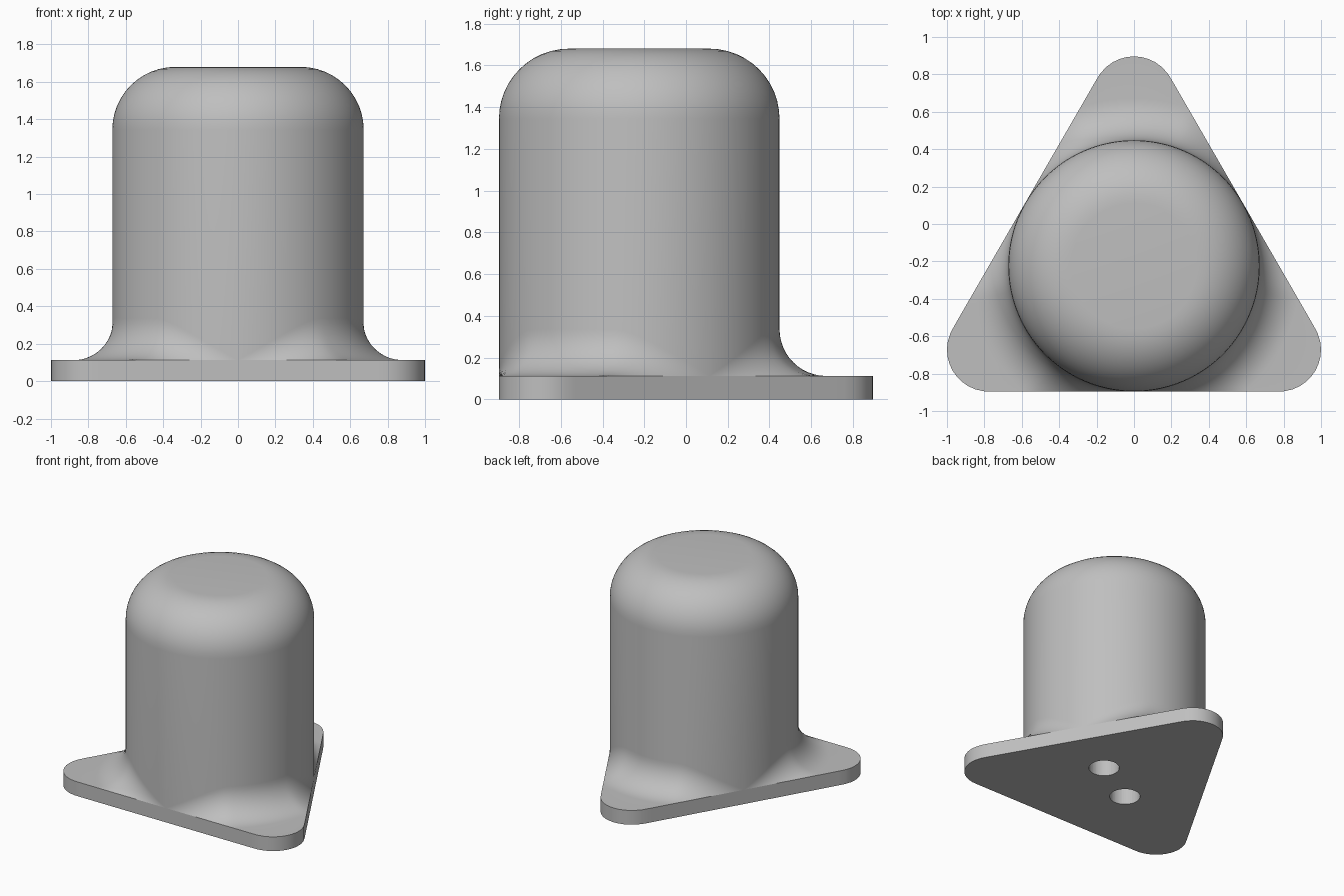
import bpy
import bmesh
from math import sin, cos, tan, acos, atan, sqrt, pi, radians
from mathutils import Matrix, Vector

default = bpy.data.objects.get("Cube")
if default:
    bpy.data.objects.remove(default, do_unlink=True)

# Proportions, all multiples of one unit
U = 0.112
PLATE_T = U               # plate thickness
RADIUS = 6 * U            # cylinder radius, also the plate's inradius
CORNER = 2 * U            # plate corner radius
REACH = 8 * U             # centre to corner-circle centre
FILLET = 2 * U            # foot fillet radius
DOME = 3 * U              # top rounding radius
HEIGHT = 15 * U
CENTRE = Vector((0, -2 * U, 0))
STEPS, ARC = 180, 12

grey = bpy.data.materials.new("plain grey")
grey.use_nodes = True
COLOUR = (0.52, 0.52, 0.52, 1)
grey.diffuse_color = COLOUR
grey.node_tree.nodes["Principled BSDF"].inputs["Base Color"].default_value = COLOUR


def plate_edge(phi):
    """Distance from centre to the rounded triangle, phi from a side's normal."""
    phi = abs(phi)
    if phi < atan((REACH * sin(pi / 3)) / RADIUS):
        return RADIUS / cos(phi)
    psi = pi / 3 - phi
    return REACH * cos(psi) + sqrt(CORNER ** 2 - (REACH * sin(psi)) ** 2)


def section(phi):
    """Radius and height pairs from the plate's underside to the flat top."""
    edge = plate_edge(phi)
    gap = min(edge - RADIUS, FILLET)
    sweep = acos(max(-1, min(1, (FILLET - gap) / FILLET)))
    mid_z = PLATE_T + FILLET * sin(sweep)
    pts = [(edge, 0), (edge, PLATE_T)]
    # Foot fillet, running out where the wall meets the plate's side
    for i in range(ARC + 1):
        a = sweep * (1 - i / ARC)
        pts.append((RADIUS + FILLET * (1 - cos(a)), mid_z - FILLET * sin(a)))
    # Rounded top
    for i in range(ARC + 1):
        a = pi / 2 * i / ARC
        pts.append((RADIUS - DOME * (1 - cos(a)), HEIGHT - DOME * (1 - sin(a))))
    return pts


# Body: plate, fillet, wall and dome lofted around the axis
bm = bmesh.new()
columns = []
for k in range(STEPS):
    turn = 2 * pi * k / STEPS
    phi = (turn + pi / 3) % (2 * pi / 3) - pi / 3
    ang = turn - pi / 2
    columns.append([bm.verts.new(CENTRE + Vector((r * cos(ang), r * sin(ang), z)))
                    for r, z in section(phi)])
for k, col in enumerate(columns):
    nxt = columns[(k + 1) % STEPS]
    for j in range(len(col) - 1):
        bm.faces.new((col[j], nxt[j], nxt[j + 1], col[j + 1]))
bm.faces.new([c[0] for c in reversed(columns)])
bm.faces.new([c[-1] for c in columns])
bmesh.ops.remove_doubles(bm, verts=bm.verts, dist=1e-5)
bmesh.ops.recalc_face_normals(bm, faces=bm.faces)
# Keep the plate's upper rim crisp
for e in bm.edges:
    if all(abs(v.co.z - PLATE_T) < 1e-4 for v in e.verts):
        if any(v.co.z < 1e-4 for f in e.link_faces for v in f.verts):
            e.smooth = False
mesh = bpy.data.meshes.new("body")
bm.to_mesh(mesh)
bm.free()
mesh.materials.append(grey)
body = bpy.data.objects.new("body", mesh)
bpy.context.collection.objects.link(body)

# Two blind holes in the underside
cut = bmesh.new()
for side in (-1, 1):
    spot = CENTRE + side * 2 * U * Vector((cos(pi / 6), sin(pi / 6), 0))
    bmesh.ops.create_cone(cut, cap_ends=True, segments=48, radius1=U, radius2=U,
                          depth=10 * U, matrix=Matrix.Translation(spot))
cut_mesh = bpy.data.meshes.new("hole_cutter")
cut.to_mesh(cut_mesh)
cut.free()
cut_mesh.materials.append(grey)
cutter = bpy.data.objects.new("hole_cutter", cut_mesh)
bpy.context.collection.objects.link(cutter)
cutter.hide_render = True

holes = body.modifiers.new("holes", 'BOOLEAN')
holes.operation = 'DIFFERENCE'
holes.solver = 'EXACT'
holes.object = cutter
bpy.ops.object.select_all(action='DESELECT')
bpy.context.view_layer.objects.active = body
body.select_set(True)
bpy.ops.object.modifier_apply(modifier=holes.name)
bpy.data.objects.remove(cutter, do_unlink=True)
bpy.ops.object.shade_smooth_by_angle(angle=radians(30))
